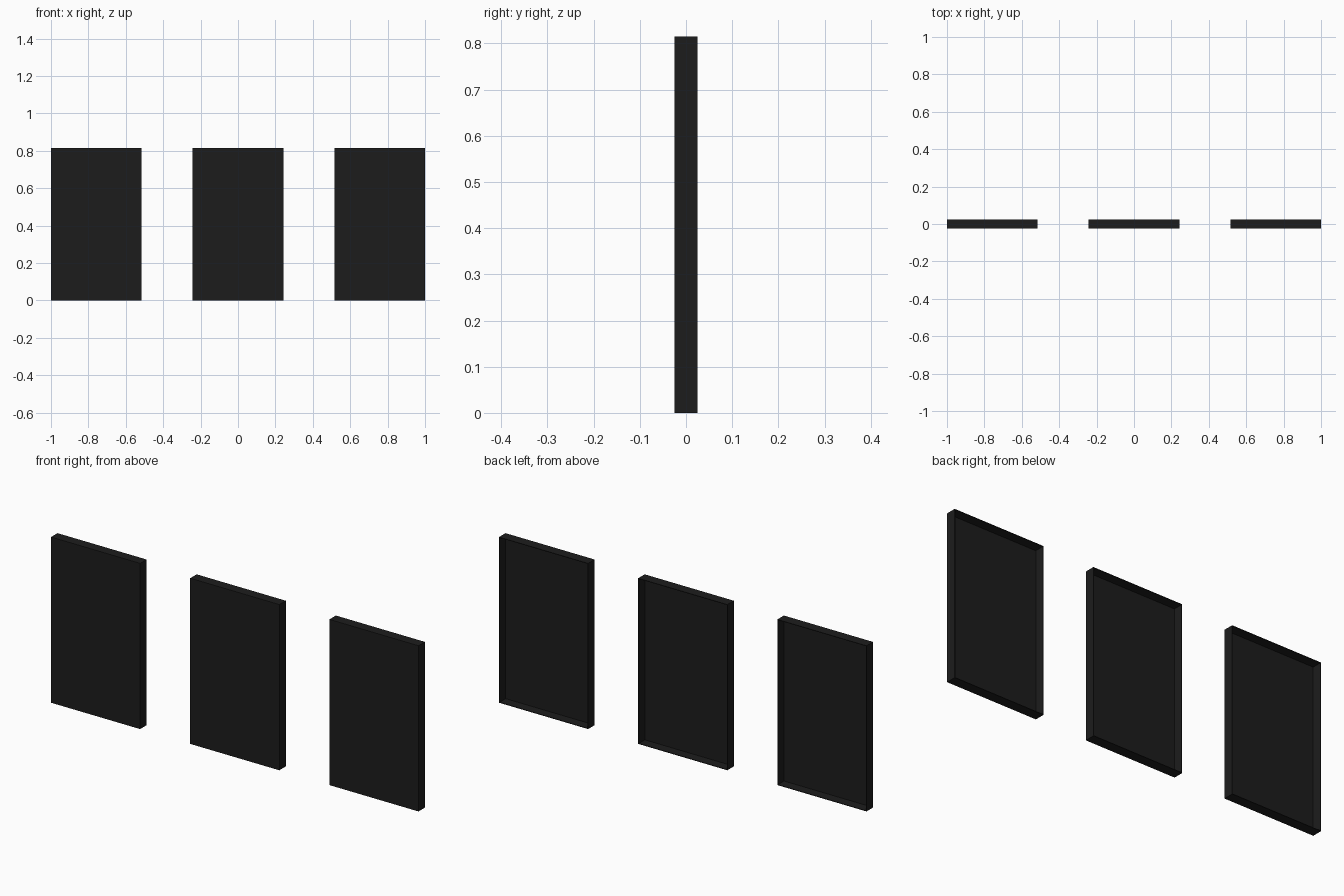
import bpy, bmesh

if "Cube" in bpy.data.objects:
    bpy.data.objects.remove(bpy.data.objects["Cube"])

W, D, H = 0.485, 0.05, 0.815   # panel width, depth, height
WALL = 0.003                   # thin sheet thickness

black = bpy.data.materials.new("black_panel")
black.diffuse_color = (0.012, 0.012, 0.012, 1)
black.use_nodes = True
black.node_tree.nodes["Principled BSDF"].inputs["Base Color"].default_value = black.diffuse_color


def tray_panel(name, x):
    """Upright shallow tray: flat front, open at the back."""
    bm = bmesh.new()
    bmesh.ops.create_cube(bm, size=1)
    bmesh.ops.scale(bm, vec=(W, D, H), verts=bm.verts)
    # open back
    back = [f for f in bm.faces if f.normal.y > 0.9]
    bmesh.ops.delete(bm, geom=back, context='FACES_ONLY')
    me = bpy.data.meshes.new(name)
    bm.to_mesh(me)
    bm.free()
    me.materials.append(black)
    ob = bpy.data.objects.new(name, me)
    ob.location = (x, 0, H / 2)
    bpy.context.collection.objects.link(ob)
    # thin walls growing inward
    mod = ob.modifiers.new("walls", 'SOLIDIFY')
    mod.thickness = WALL
    mod.offset = -1
    mod.use_even_offset = True


# row of three identical panels
for name, x in (("left_panel", -1 + W / 2), ("middle_panel", 0), ("right_panel", 1 - W / 2)):
    tray_panel(name, x)
